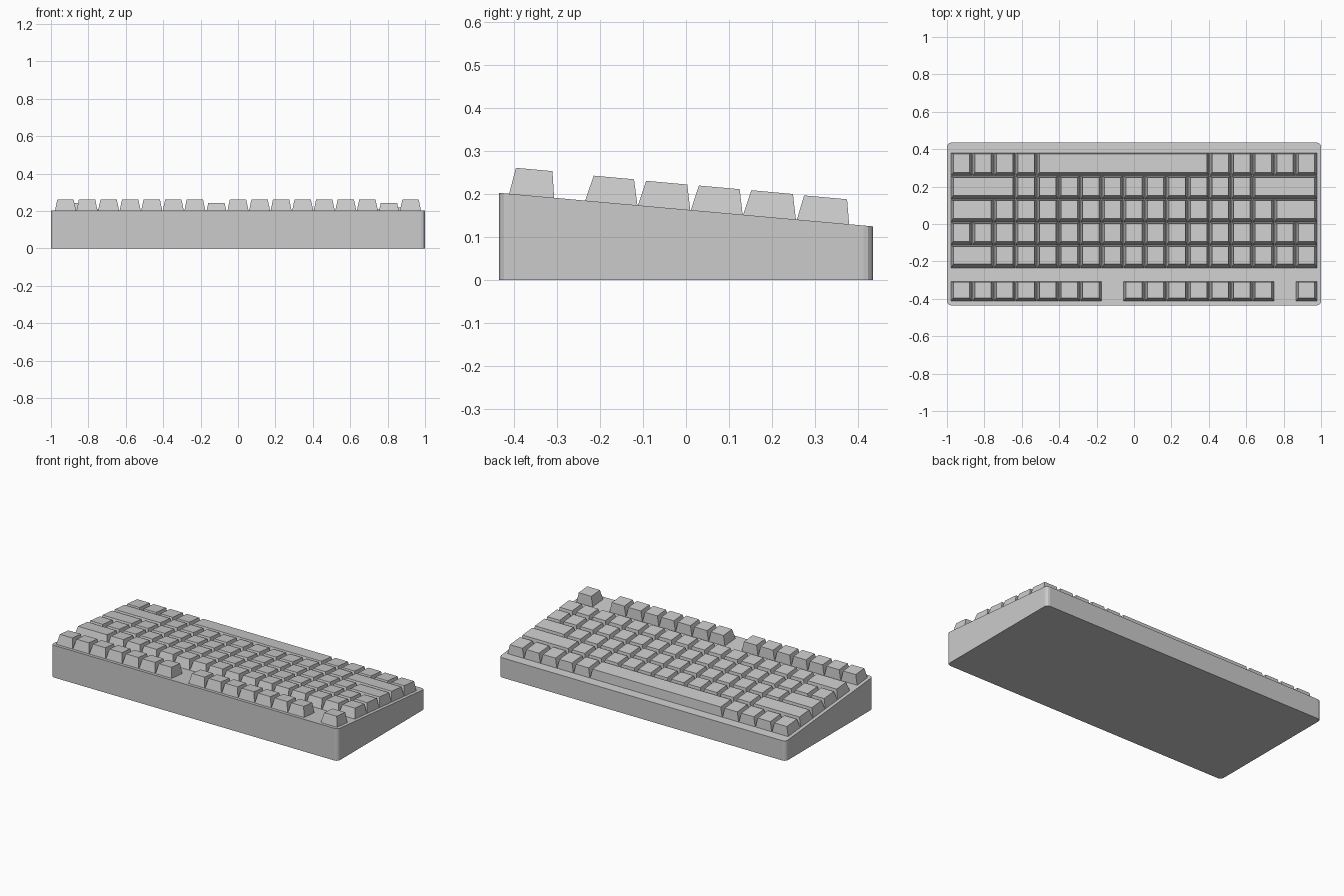
import bpy, bmesh

if "Cube" in bpy.data.objects:
    bpy.data.objects.remove(bpy.data.objects["Cube"])

SLOPE = -0.0897            # tilt of the deck: high at the front, low at the back
PITCH = 1.96 / 17          # width of one key unit
X0 = -0.98


def deck(y):
    return 0.164 + SLOPE * y


def finish(bm, name):
    bmesh.ops.recalc_face_normals(bm, faces=bm.faces)
    me = bpy.data.meshes.new(name)
    bm.to_mesh(me)
    bm.free()
    ob = bpy.data.objects.new(name, me)
    bpy.context.collection.objects.link(ob)
    return ob


def add_block(bm, lower, upper):
    """Six-sided block between two four-point loops."""
    a = [bm.verts.new(p) for p in lower]
    b = [bm.verts.new(p) for p in upper]
    bm.faces.new(a[::-1])
    bm.faces.new(b)
    for i in range(4):
        j = (i + 1) % 4
        bm.faces.new((a[i], a[j], b[j], b[i]))


def rect(x0, x1, y0, y1, z):
    return [(x, y, z(y)) for x, y in ((x0, y0), (x1, y0), (x1, y1), (x0, y1))]


# Wedge case with rounded upright corners
bm = bmesh.new()
add_block(bm, rect(-1, 1, -0.435, 0.435, lambda y: 0),
          rect(-1, 1, -0.435, 0.435, deck))
upright = [e for e in bm.edges
           if abs(e.verts[0].co.x - e.verts[1].co.x) < 1e-5
           and abs(e.verts[0].co.y - e.verts[1].co.y) < 1e-5]
bmesh.ops.bevel(bm, geom=upright, offset=0.022, segments=3, profile=0.5,
                affect='EDGES')
finish(bm, "case")


# Key rows: name, base y range, top y range, key height, widths (negative = gap)
ROWS = [
    ("function_row", (-0.412, -0.307), (-0.396, -0.311), 0.0617, [1] * 7 + [-1] + [1] * 7 + [-1, 1]),
    ("number_row", (-0.235, -0.113), (-0.215, -0.121), 0.0597, [2] + [1] * 15),
    ("upper_letter_row", (-0.112, 0.010), (-0.093, 0.003), 0.0587, [1] * 17),
    ("middle_letter_row", (0.011, 0.132), (0.030, 0.125), 0.0587, [2] + [1] * 13 + [2]),
    ("lower_letter_row", (0.133, 0.256), (0.152, 0.249), 0.0587, [3] + [1] * 11 + [3]),
    ("space_row", (0.258, 0.380), (0.275, 0.375), 0.0577, [1] * 4 + [8] + [1] * 5),
]

# Tapered keycaps
for name, base, top, height, widths in ROWS:
    bm = bmesh.new()
    x = X0
    for w in widths:
        span = abs(w) * PITCH
        if w > 0:
            add_block(bm,
                      rect(x + 0.001, x + span - 0.001, *base,
                           lambda y: deck(y) - 0.001),
                      rect(x + 0.014, x + span - 0.014, *top,
                           lambda y: deck(y) + height))
        x += span
    finish(bm, name + "_keys")
